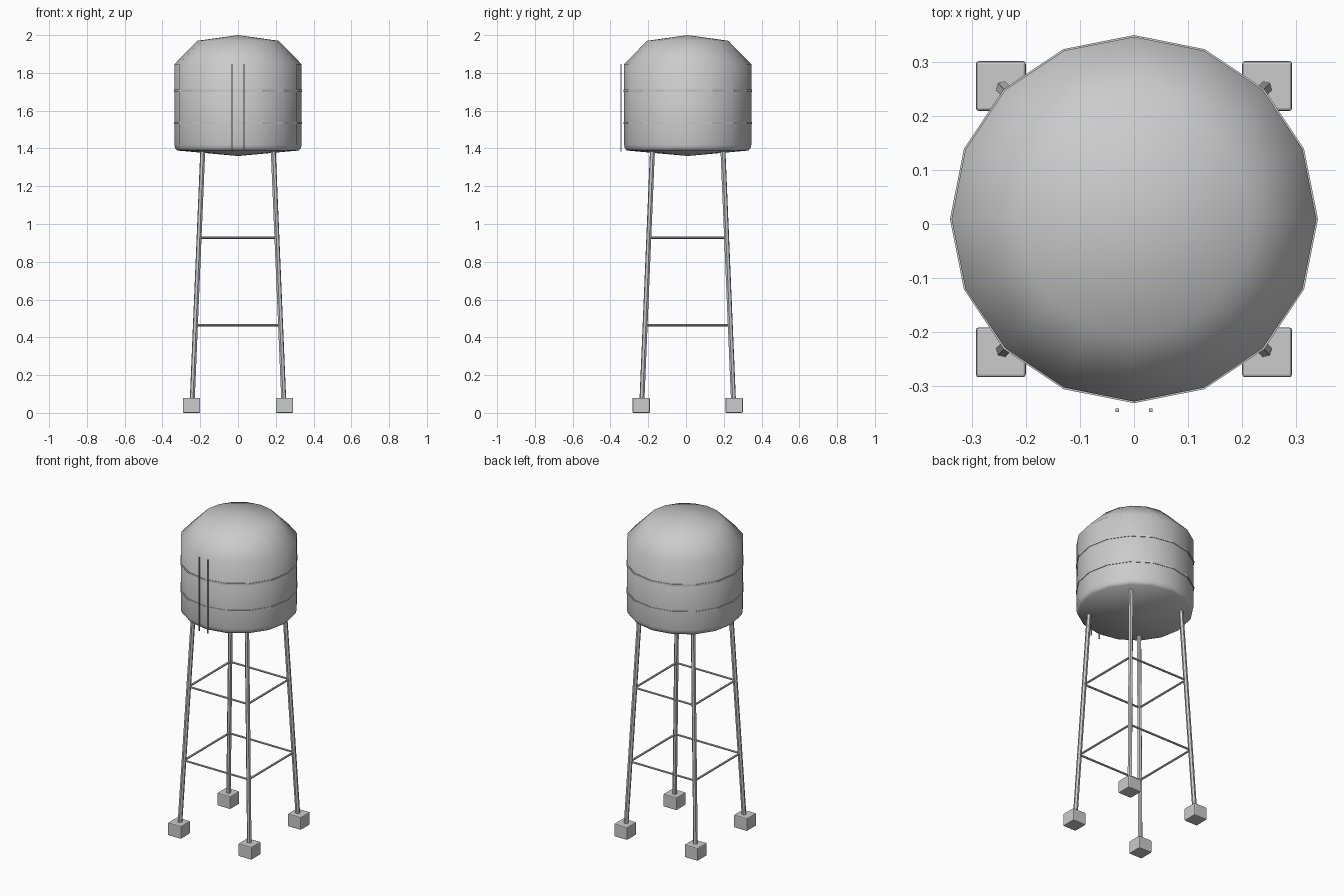
import bpy, bmesh, math
from mathutils import Vector

if "Cube" in bpy.data.objects:
    bpy.data.objects.remove(bpy.data.objects["Cube"], do_unlink=True)

CY = 0.009      # centre line of the tank and tower
SIDES = 16

grey = bpy.data.materials.new("plain_grey")
grey.use_nodes = True
grey.diffuse_color = (0.6, 0.6, 0.6, 1)
grey.node_tree.nodes["Principled BSDF"].inputs["Base Color"].default_value = (0.6, 0.6, 0.6, 1)


def finish(name, bm, smooth=False):
    bmesh.ops.recalc_face_normals(bm, faces=bm.faces)
    mesh = bpy.data.meshes.new(name)
    for f in bm.faces:
        f.smooth = smooth
    bm.to_mesh(mesh)
    bm.free()
    mesh.materials.append(grey)
    ob = bpy.data.objects.new(name, mesh)
    bpy.context.collection.objects.link(ob)
    return ob


def lathe(name, profile, closed=False, smooth=True):
    """Spin a (radius, z) profile around the tower's centre line."""
    bm = bmesh.new()
    verts = [bm.verts.new((r, CY, z)) for r, z in profile]
    pairs = list(zip(verts, verts[1:]))
    if closed:
        pairs.append((verts[-1], verts[0]))
    edges = [bm.edges.new(p) for p in pairs]
    bmesh.ops.spin(bm, geom=verts + edges, cent=(0, CY, 0), axis=(0, 0, 1),
                   angle=math.tau, steps=SIDES, use_duplicate=False)
    bmesh.ops.remove_doubles(bm, verts=bm.verts, dist=0.0005)
    return finish(name, bm, smooth)


def rod(name, a, b, radius, sides):
    """Straight bar between two points."""
    a, b = Vector(a), Vector(b)
    bm = bmesh.new()
    bmesh.ops.create_cone(bm, cap_ends=True, segments=sides, radius1=radius,
                          radius2=radius, depth=(b - a).length)
    turn = (b - a).to_track_quat('Z', 'Y').to_matrix().to_4x4()
    turn.translation = (a + b) / 2
    bm.transform(turn)
    return finish(name, bm)


def box(name, centre, size, bevel=0.0):
    bm = bmesh.new()
    bmesh.ops.create_cube(bm, size=1)
    bmesh.ops.scale(bm, vec=size, verts=bm.verts)
    bmesh.ops.translate(bm, vec=centre, verts=bm.verts)
    if bevel:
        bmesh.ops.bevel(bm, geom=bm.edges[:], offset=bevel, segments=2,
                        profile=0.5, affect='EDGES')
    return finish(name, bm)


# Tank with domed roof and shallow conical floor
lathe("tank", [(0, 2.0), (0.215, 1.97), (0.337, 1.846), (0.337, 1.42),
               (0.333, 1.402), (0.322, 1.389), (0, 1.36)])

# Thin hoops round the tank
for label, z in (("lower", 1.535), ("upper", 1.705)):
    lathe(label + "_hoop", [(0.33, z - 0.006), (0.34, z - 0.006),
                            (0.34, z + 0.006), (0.33, z + 0.006)], True, False)


# Distance of the leaning legs from the centre planes at a given height
def spread(z):
    return 0.245 - 0.042 * z


# Legs and footings
corners = [("front_right", -1, -1), ("front_left", 1, -1),
           ("back_left", 1, 1), ("back_right", -1, 1)]
for label, sx, sy in corners:
    ends = [(sx * spread(z), CY + sy * spread(z), z) for z in (0.05, 1.385)]
    rod(label + "_leg", ends[0], ends[1], 0.0135, 6)
    box(label + "_footing", (sx * 0.246, CY + sy * 0.246, 0.04),
        (0.092, 0.092, 0.08), 0.005)

# Horizontal braces between neighbouring legs
for level, z in (("lower", 0.465), ("upper", 0.928)):
    s = spread(z)
    for i, (label, sx, sy) in enumerate(corners):
        _, tx, ty = corners[(i + 1) % 4]
        rod(f"{level}_brace_{label}", (sx * s, CY + sy * s, z),
            (tx * s, CY + ty * s, z), 0.0065, 6)

# Ladder rails standing off the front of the tank
for label, sx in (("right", -1), ("left", 1)):
    box(label + "_ladder_rail", (sx * 0.031, -0.344, 1.615), (0.006, 0.006, 0.465))
